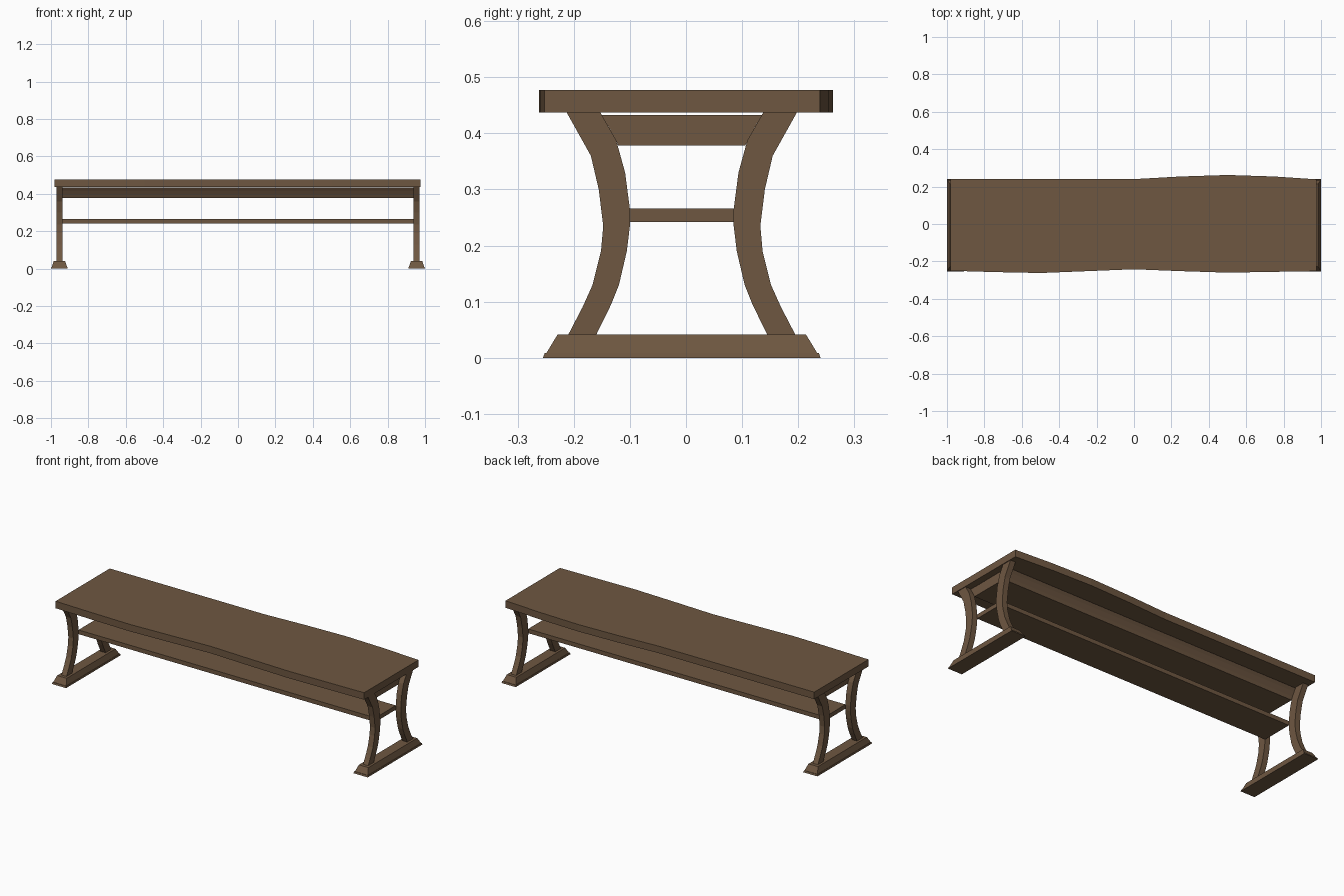
import bpy, bmesh

if "Cube" in bpy.data.objects:
    bpy.data.objects.remove(bpy.data.objects["Cube"], do_unlink=True)

wood = bpy.data.materials.new("brown wood")
wood.use_nodes = True
colour = (0.156, 0.095, 0.053, 1)
wood.diffuse_color = colour
wood.node_tree.nodes["Principled BSDF"].inputs["Base Color"].default_value = colour

MID_Y = -0.0075  # centre line of the legs, feet and shelf


def loft(name, rings):
    """Skin a stack of matching vertex rings and cap both ends."""
    bm = bmesh.new()
    rows = [[bm.verts.new(p) for p in ring] for ring in rings]
    n = len(rows[0])
    bm.faces.new(rows[0])
    bm.faces.new(rows[-1])
    for a, b in zip(rows, rows[1:]):
        for i in range(n):
            j = (i + 1) % n
            bm.faces.new((a[i], a[j], b[j], b[i]))
    bmesh.ops.recalc_face_normals(bm, faces=bm.faces[:])
    mesh = bpy.data.meshes.new(name)
    bm.to_mesh(mesh)
    bm.free()
    mesh.materials.append(wood)
    obj = bpy.data.objects.new(name, mesh)
    bpy.context.collection.objects.link(obj)
    return obj


def along_x(name, profile, x0, x1):
    """Extrude a (y, z) profile along x."""
    return loft(name, [[(x, y, z) for y, z in profile] for x in (x0, x1)])


def rectangle(x, half_x, half_y, z):
    return [(x + sx * half_x, MID_Y + sy * half_y, z)
            for sx, sy in ((-1, -1), (1, -1), (1, 1), (-1, 1))]


# Seat plank with gently wavy long edges
outline = [(-0.98, -0.25), (-0.75, -0.257), (-0.5, -0.262), (-0.25, -0.252),
           (0, -0.242), (0.25, -0.252), (0.5, -0.26), (0.975, -0.252),
           (0.975, 0.239), (0.75, 0.254), (0.5, 0.262), (0.25, 0.254),
           (0, 0.24), (-0.98, 0.24)]
loft("seat", [[(x, y, z) for x, y in outline] for z in (0.437, 0.477)])

# Tapered support under the seat
half = [(0.113, 0.378), (0.121, 0.395), (0.134, 0.418), (0.145, 0.433)]
support = [(MID_Y + y, z) for y, z in half] + [(MID_Y - y, z) for y, z in reversed(half)]
along_x("seat_support", support, -0.94, 0.94)

# Lower shelf
shelf = [(MID_Y + sy * 0.0925, z) for sy, z in
         ((-1, 0.242), (1, 0.242), (1, 0.266), (-1, 0.266))]
along_x("shelf", shelf, -0.94, 0.94)

# Curved legs: distance from the centre line at each height
outer = [(0.205, 0.437), (0.162, 0.36), (0.148, 0.30), (0.140, 0.235),
         (0.144, 0.19), (0.159, 0.13), (0.177, 0.09), (0.202, 0.042)]
inner = [(0.152, 0.042), (0.126, 0.095), (0.112, 0.13), (0.098, 0.19),
         (0.0925, 0.235), (0.0925, 0.265), (0.101, 0.33), (0.117, 0.388), (0.145, 0.437)]
for end, x in (("right", -0.955), ("left", 0.955)):
    for place, sy in (("front", -1), ("back", 1)):
        profile = [(MID_Y + sy * y, z) for y, z in outer + inner]
        along_x(f"{place}_{end}_leg", profile, x - 0.016, x + 0.016)

    # Foot with a thin base lip and sloped shoulders
    steps = [(0.045, 0.2475, 0), (0.043, 0.244, 0.009), (0.041, 0.241, 0.009),
             (0.036, 0.232, 0.024), (0.030, 0.221, 0.042)]
    loft(f"{end}_foot", [rectangle(x, hx, hy, z) for hx, hy, z in steps])
